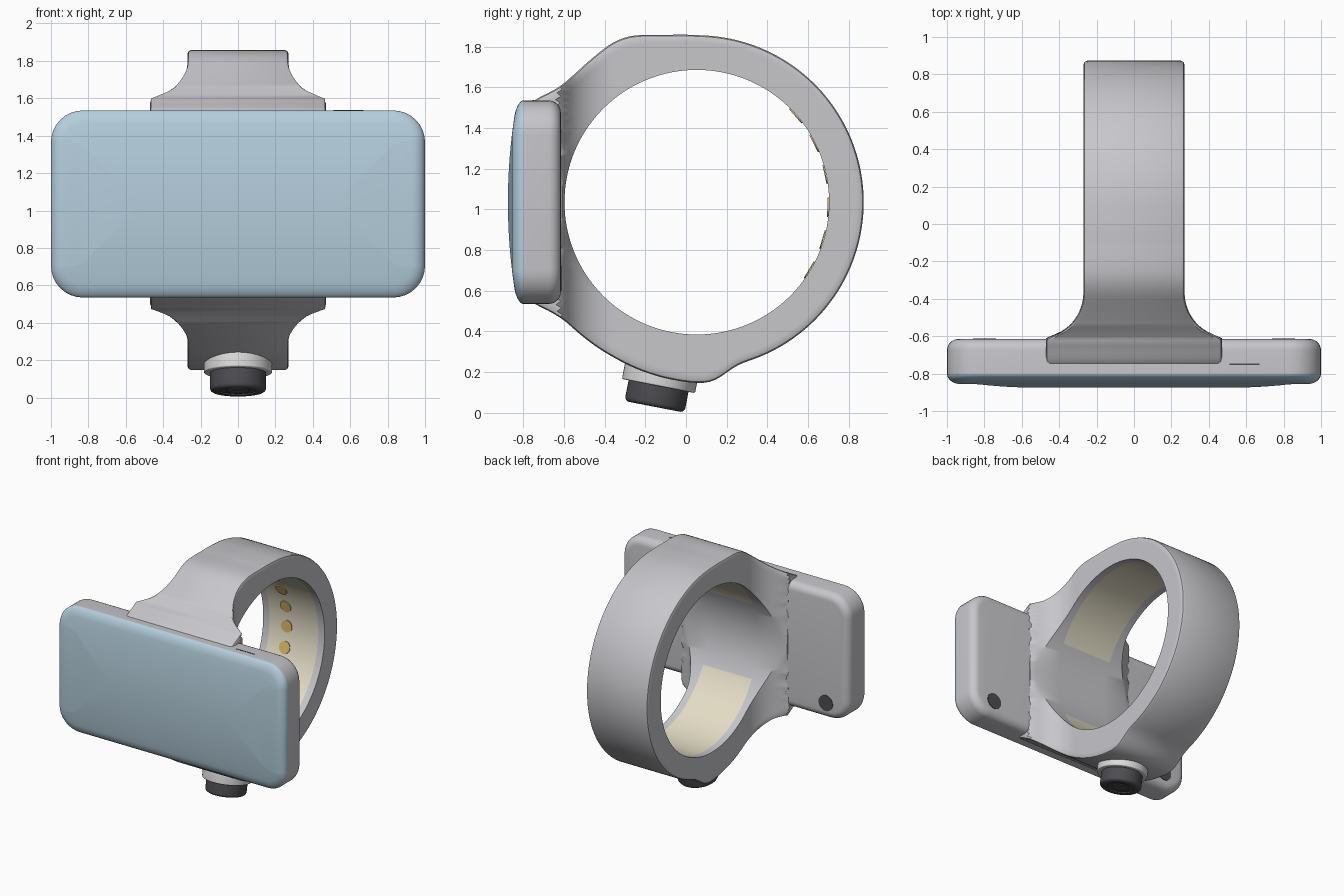
import bpy, bmesh, math
from mathutils import Vector, Matrix

cube = bpy.data.objects.get("Cube")
if cube:
    bpy.data.objects.remove(cube, do_unlink=True)


def material(name, r, g, b):
    m = bpy.data.materials.new(name)
    m.use_nodes = True
    m.diffuse_color = (r, g, b, 1)
    bsdf = next(n for n in m.node_tree.nodes if n.type == 'BSDF_PRINCIPLED')
    bsdf.inputs["Base Color"].default_value = (r, g, b, 1)
    bsdf.inputs["Roughness"].default_value = 0.6
    return m


GREY = material("silver grey", 0.57, 0.57, 0.60)
BLUE = material("pale blue", 0.46, 0.62, 0.72)
CREAM = material("cream", 0.78, 0.73, 0.57)
GOLD = material("gold", 0.70, 0.48, 0.13)
DARK = material("charcoal", 0.075, 0.075, 0.085)
WHITE = material("light grey", 0.72, 0.73, 0.72)


def finish(name, bm, mats, angle=35):
    bmesh.ops.recalc_face_normals(bm, faces=bm.faces[:])
    mesh = bpy.data.meshes.new(name)
    bm.to_mesh(mesh)
    bm.free()
    for m in mats:
        mesh.materials.append(m)
    ob = bpy.data.objects.new(name, mesh)
    bpy.context.collection.objects.link(ob)
    bpy.ops.object.select_all(action='DESELECT')
    ob.select_set(True)
    bpy.context.view_layer.objects.active = ob
    bpy.ops.object.shade_smooth_by_angle(angle=math.radians(angle))
    return ob


def bridge(bm, a, b, mat=0):
    """Quads between two closed vertex loops."""
    n = len(a)
    faces = []
    for i in range(n):
        j = (i + 1) % n
        f = bm.faces.new((a[i], a[j], b[j], b[i]))
        f.material_index = mat
        faces.append(f)
    return faces


# Ring band: side outline in polar form, swept with a flared width
CY, CZ, INNER, OUTER, HALF = 0.053, 1.035, 0.65, 0.82, 0.27
outline = [(0.05, 1.855), (-0.1, 1.855), (-0.2, 1.857), (-0.29, 1.85), (-0.36, 1.82),
           (-0.45, 1.75), (-0.55, 1.66), (-0.62, 1.60), (-0.7, 1.555), (-0.77, 1.535),
           (-0.70, 1.03), (-0.77, 0.535), (-0.7, 0.52), (-0.6, 0.46), (-0.5, 0.37),
           (-0.35, 0.27), (-0.2, 0.2), (-0.05, 0.16), (0.08, 0.145), (0.14, 0.155),
           (0.2, 0.2), (0.26, 0.242)]
polar = [(math.atan2(z - CZ, y - CY) % math.tau, math.hypot(y - CY, z - CZ)) for y, z in outline]


def outer_radius(a):
    for (a0, r0), (a1, r1) in zip(polar, polar[1:]):
        if a0 <= a <= a1:
            return r0 + (r1 - r0) * (a - a0) / (a1 - a0)
    return OUTER


def half_width(y):
    r = 0.25
    d = min(max(-0.365 - y, 0), r - 0.005)
    return HALF + r - math.sqrt(r * r - d * d)


N, STEPS, EDGE, LINER = 180, 8, 0.02, 0.215
radii = [outer_radius(math.tau * i / N) for i in range(N)]
for _ in range(2):
    radii = [(radii[i - 1] + 2 * radii[i] + radii[(i + 1) % N]) / 4 for i in range(N)]

bm = bmesh.new()
loops = []
for i, R in enumerate(radii):
    a = math.tau * i / N
    half = [(INNER, LINER, 0)]
    half += [(INNER + (R - EDGE - INNER) * k / STEPS, None, 0) for k in range(STEPS + 1)]
    half += [(R - EDGE * 0.3, None, EDGE * 0.3), (R, None, EDGE)]
    pts = []
    for r, x, cut in half:
        y, z = CY + r * math.cos(a), CZ + r * math.sin(a)
        pts.append((half_width(y) - cut if x is None else x, y, z))
    pts += [(-x, y, z) for x, y, z in reversed(pts)]
    loops.append([bm.verts.new(p) for p in pts])
for i in range(N):
    faces = bridge(bm, loops[i], loops[(i + 1) % N])
    # the last face of each strip is the liner on the inner wall
    if not 153 <= i * 360 / N < 207:
        faces[-1].material_index = 1
finish("ring_band", bm, [GREY, CREAM])


# Rounded rectangle loop in the xz plane, y given by a function of z
def rounded_loop(bm, inset, depth):
    hx, hz, r = 1 - inset, 0.5 - inset, max(0.17 - inset, 0.015)
    loop = []
    for q, (sx, sz) in enumerate(((1, 1), (-1, 1), (-1, -1), (1, -1))):
        for k in range(9):
            t = math.pi / 2 * (q + k / 8)
            x = sx * (hx - r) + r * math.cos(t)
            z = sz * (hz - r) + r * math.sin(t)
            loop.append(bm.verts.new((x, depth(z), CZ + z)))
    return loop


def loft(name, rows, mat):
    bm = bmesh.new()
    loops = [rounded_loop(bm, inset, depth) for inset, depth in rows]
    for a, b in zip(loops, loops[1:]):
        bridge(bm, a, b)
    bm.faces.new(loops[0])
    bm.faces.new(loops[-1])
    return finish(name, bm, [mat])


# Flat housing with a rounded back rim
BACK, SEAM, RIM = -0.615, -0.80, 0.06
rows = []
for k in range(7):
    t = math.pi / 2 * k / 6
    rows.append((RIM * (1 - math.sin(t)), lambda z, t=t: BACK - RIM * (1 - math.cos(t))))
rows.append((0, lambda z: SEAM))
loft("housing", rows, GREY)


# Screen with a rounded rim, bowed from top to bottom
def screen_depth(f):
    return lambda z: SEAM - f * (0.03 + 0.045 * (1 - (z / 0.5) ** 2))


rows = [(0.07 * (1 - math.cos(t)), screen_depth(math.sin(t)))
        for t in (math.pi / 2 * k / 7 for k in range(8))]
rows += [(0.07 + 0.05 * k, screen_depth(1)) for k in range(1, 9)]
loft("screen", rows, BLUE)


# Discs and turned parts
def disc(name, centre, axis, radius, depth, mat, bevel=0, inset=0):
    bm = bmesh.new()
    rot = Vector((0, 0, 1)).rotation_difference(Vector(axis)).to_matrix().to_4x4()
    bmesh.ops.create_cone(bm, cap_ends=True, segments=48, radius1=radius, radius2=radius,
                          depth=depth)
    if bevel:
        rim = [e for e in bm.edges if all(v.co.z > 0 for v in e.verts)]
        bmesh.ops.bevel(bm, geom=rim, offset=bevel, segments=4, profile=0.5, affect='EDGES')
    if inset:
        top = max(bm.faces, key=lambda f: f.calc_center_median().z)
        for sink in (-0.008, 0.006):
            bmesh.ops.inset_region(bm, faces=[top], thickness=inset)
            bmesh.ops.inset_region(bm, faces=[top], thickness=0.004, depth=sink)
    bm.transform(Matrix.Translation(centre) @ rot)
    return finish(name, bm, [mat])


# Tilted knob under the ring
down = Vector((0, -0.19, -0.982)).normalized()
base = Vector((0, -0.135, 0.132))
disc("knob_collar", base - down * 0.045, down, 0.183, 0.09, WHITE, 0.008)
disc("knob", base + down * 0.05, down, 0.15, 0.108, DARK, 0.022, 0.03)

# Contact pads along the back of the liner
for k in range(6):
    a = math.radians(-31 + 14.4 * k)
    out = Vector((0, math.cos(a), math.sin(a)))
    disc(f"contact_pad_{k + 1}", Vector((-0.06, CY, CZ)) + out * 0.645, -out, 0.047, 0.006, GOLD)

# Round feet marks on the back of the housing
for side, x in (("left", 0.8), ("right", -0.8)):
    disc(f"back_dot_{side}", (x, BACK, 0.66), (0, 1, 0), 0.062, 0.008, DARK)

# Thin slot on the top edge of the housing
bm = bmesh.new()
bmesh.ops.create_cube(bm, size=1)
bm.transform(Matrix.Translation((0.59, -0.75, 1.535)) @ Matrix.Diagonal((0.16, 0.008, 0.004, 1)))
finish("top_slot", bm, [DARK])
